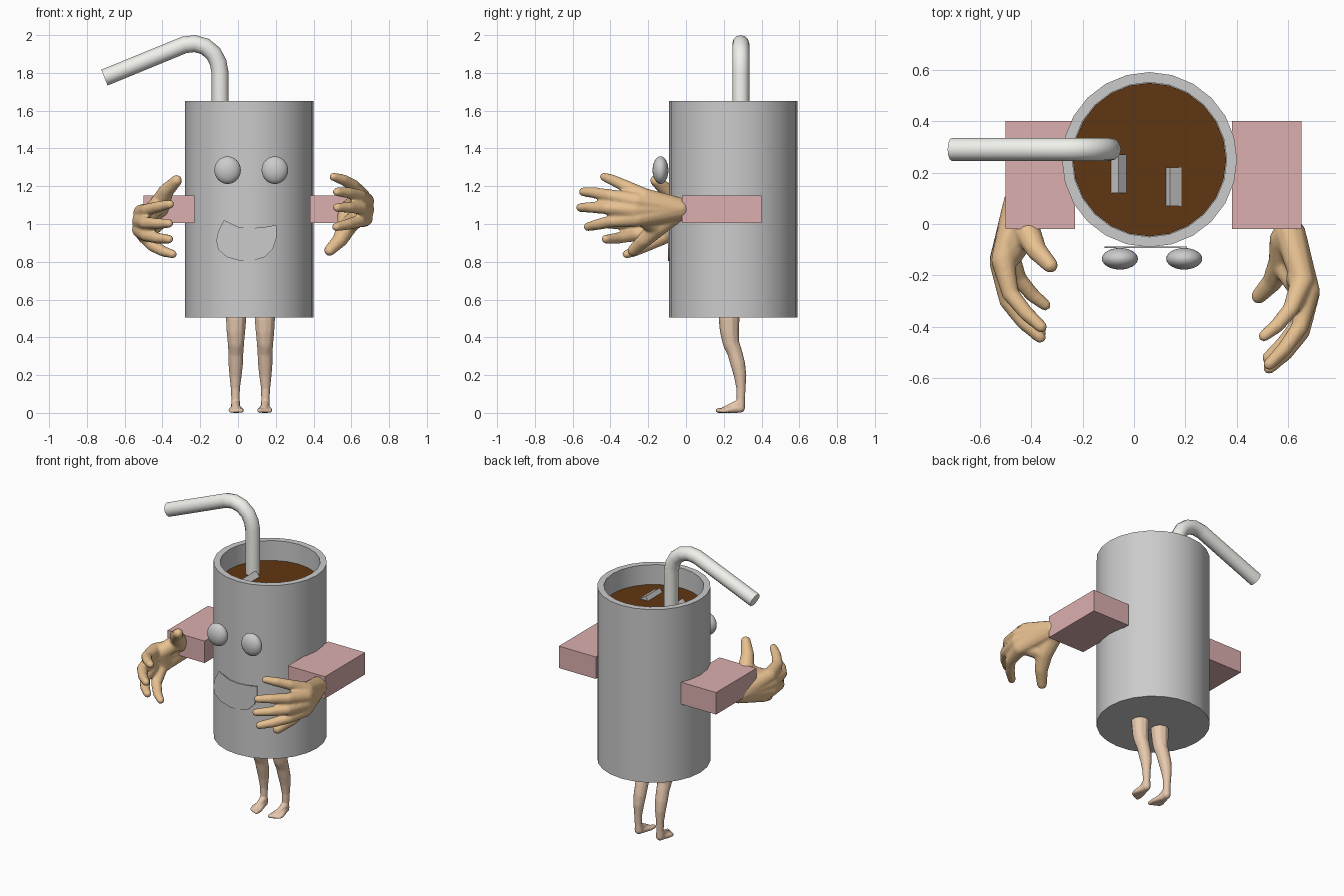
import bpy, bmesh, math
from mathutils import Vector

if "Cube" in bpy.data.objects:
    bpy.data.objects.remove(bpy.data.objects["Cube"])

CX, CY = 0.06, 0.25          # cup axis


def paint(ob, name, rgb):
    m = bpy.data.materials.get(name) or bpy.data.materials.new(name)
    m.diffuse_color = (*rgb, 1)
    m.use_nodes = True
    m.node_tree.nodes["Principled BSDF"].inputs["Base Color"].default_value = m.diffuse_color
    ob.data.materials.append(m)


def add_mesh(name, bm, smooth=None):
    bmesh.ops.recalc_face_normals(bm, faces=bm.faces)
    me = bpy.data.meshes.new(name)
    bm.to_mesh(me)
    bm.free()
    ob = bpy.data.objects.new(name, me)
    bpy.context.collection.objects.link(ob)
    if smooth:
        bpy.ops.object.select_all(action='DESELECT')
        ob.select_set(True)
        bpy.context.view_layer.objects.active = ob
        bpy.ops.object.shade_smooth_by_angle(angle=math.radians(smooth))
    return ob


def lathe(name, profile, sides):
    bm = bmesh.new()
    vs = [bm.verts.new((r, 0, z)) for r, z in profile]
    es = [bm.edges.new(p) for p in zip(vs, vs[1:])]
    bmesh.ops.spin(bm, geom=vs + es, cent=(0, 0, 0), axis=(0, 0, 1),
                   angle=2 * math.pi, steps=sides)
    bmesh.ops.remove_doubles(bm, verts=bm.verts, dist=1e-4)
    ob = add_mesh(name, bm, 35)
    ob.location = (CX, CY, 0)
    return ob


def box(name, center, size, rot_y=0):
    bm = bmesh.new()
    bmesh.ops.create_cube(bm, size=1)
    bmesh.ops.scale(bm, vec=size, verts=bm.verts)
    ob = add_mesh(name, bm)
    ob.location = center
    ob.rotation_euler.y = math.radians(rot_y)
    return ob


def unit_sphere():
    bm = bmesh.new()
    bmesh.ops.create_icosphere(bm, subdivisions=2, radius=1)
    pts = [v.co.copy() for v in bm.verts]
    bm.free()
    return pts


SPHERE = unit_sphere()


def flesh(name, chains, voxel, rounds):
    """Rounded segments (x, y, z, radius) fused into one organic skin."""
    bm = bmesh.new()
    for chain in chains:
        for a, b in zip(chain, chain[1:]):
            vs = [bm.verts.new(Vector(p[:3]) + s * p[3]) for p in (a, b) for s in SPHERE]
            bmesh.ops.convex_hull(bm, input=vs)
    loose = [v for v in bm.verts if not v.link_faces]
    bmesh.ops.delete(bm, geom=loose, context='VERTS')
    ob = add_mesh(name, bm)
    rm = ob.modifiers.new("fuse", 'REMESH')
    rm.mode = 'VOXEL'
    rm.voxel_size = voxel
    rm.use_smooth_shade = True
    sm = ob.modifiers.new("soften", 'SMOOTH')
    sm.factor = 0.5
    sm.iterations = rounds
    return ob


# cup with hollow inside, and drink
lathe("cup", [(0, .505), (.34, .505), (.34, 1.65), (.30, 1.65), (.30, .55), (0, .55)], 24)
drink = lathe("drink", [(0, .56), (.298, .56), (.298, 1.52), (0, 1.52)], 24)
paint(drink, "drink_brown", (.117, .037, .006))

# ice cubes poking out of the drink
box("ice_cube_left", (-.06, .195, 1.444), (.15, .15, .15), 45)
box("ice_cube_right", (.166, .145, 1.444), (.15, .15, .15), 31)

# bent straw
cu = bpy.data.curves.new("straw", 'CURVE')
cu.dimensions = '3D'
cu.bevel_depth = .045
cu.bevel_resolution = 4
cu.use_fill_caps = True
path = [(-.095, .6), (-.095, 1.8), (-.105, 1.855), (-.13, 1.903), (-.175, 1.94),
        (-.23, 1.955), (-.285, 1.948), (-.707, 1.775)]
sp = cu.splines.new('POLY')
sp.points.add(len(path) - 1)
for p, (x, z) in zip(sp.points, path):
    p.co = (x, .29, z, 1)
straw = bpy.data.objects.new("straw", cu)
bpy.context.collection.objects.link(straw)
bpy.ops.object.select_all(action='DESELECT')
straw.select_set(True)
bpy.context.view_layer.objects.active = straw
bpy.ops.object.convert(target='MESH')
bpy.ops.object.shade_smooth_by_angle(angle=math.radians(40))
paint(bpy.context.object, "straw_white", (.87, .87, .83))

# eyes
for side, x in (("left", -.055), ("right", .195)):
    bm = bmesh.new()
    bmesh.ops.create_uvsphere(bm, u_segments=24, v_segments=16, radius=1)
    bmesh.ops.scale(bm, vec=(.07, .042, .073), verts=bm.verts)
    add_mesh("eye_" + side, bm, 60).location = (x, -.135, 1.285)

# smiling mouth, a thin plate on the cup front
bm = bmesh.new()
outline = [(-.074, 1.02), (-.105, .96), (-.115, .91), (-.105, .865), (-.06, .825),
           (.01, .805), (.08, .806), (.14, .825), (.185, .87), (.205, .93), (.205, .995),
           (.13, .982), (.06, .978), (0, .985)]
face = bm.faces.new([bm.verts.new((x, -.094, z)) for x, z in outline])
ext = bmesh.ops.extrude_face_region(bm, geom=[face])
bmesh.ops.translate(bm, vec=(0, .006, 0),
                    verts=[g for g in ext["geom"] if isinstance(g, bmesh.types.BMVert)])
add_mesh("mouth", bm)

# block arms
for side, x in (("left", -.365), ("right", .515)):
    arm = box("arm_" + side, (x, .19, 1.078), (.27, .42, .145))
    paint(arm, "arm_pink", (.72, .43, .43))

# hands: one model, turned over for the other side
wrist = (.605, -.035, 1.08, .062)
fingers = [
    [(.655, -.22, 1.145, .046), (.61, -.33, 1.205, .033), (.555, -.395, 1.235, .029), (.505, -.435, 1.25, .023)],
    [(.675, -.26, 1.12, .048), (.645, -.40, 1.15, .034), (.585, -.485, 1.165, .030), (.525, -.545, 1.17, .024)],
    [(.675, -.27, 1.075, .048), (.65, -.42, 1.085, .034), (.59, -.50, 1.088, .030), (.525, -.56, 1.087, .024)],
    [(.67, -.26, 1.03, .046), (.64, -.39, 1.015, .034), (.58, -.465, .998, .030), (.52, -.52, .985, .024)],
]
thumb = [(.58, -.06, 1.055, .055), (.575, -.15, .985, .054), (.54, -.22, .915, .041), (.485, -.28, .86, .031)]
palm = [(.575, -.15, .985, .05), (.64, -.24, 1.04, .05), (.64, -.21, 1.13, .05)]
right_hand = flesh("hand_right", [[wrist] + f for f in fingers] + [[wrist] + thumb, palm], .008, 6)
paint(right_hand, "hand_skin", (.80, .53, .28))
left_hand = right_hand.copy()
left_hand.name = "hand_left"
bpy.context.collection.objects.link(left_hand)
left_hand.rotation_euler = (0, math.pi, 0)
left_hand.location = (.16, .12, 2.09)

# legs with feet and toes, mirrored about x = 0.066
for side, s in (("left", -1), ("right", 1)):
    def at(dx, y, z, r):
        return (.066 + s * dx, y, z, r)
    shin = [at(.076, .228, .50, .056), at(.077, .230, .43, .051), at(.077, .238, .37, .045),
            at(.077, .258, .32, .041), at(.078, .274, .26, .040), at(.079, .286, .20, .034),
            at(.080, .291, .13, .025), at(.079, .290, .07, .023), at(.078, .287, .026, .026)]
    instep = [at(.079, .285, .05, .024), at(.076, .235, .03, .02), at(.074, .20, .016, .016)]
    chains = [shin, instep]
    for i in range(5):
        spread = .049 + i * .0135
        r = .0125 - i * .001
        chains.append([at(.078, .28, .024, .024), at(spread, .205 + i * .003, .014, .014),
                       at(spread, .168 + i * .006, r, r)])
    leg = flesh("leg_" + side, chains, .005, 5)
    paint(leg, "leg_skin", (.80, .58, .42))
